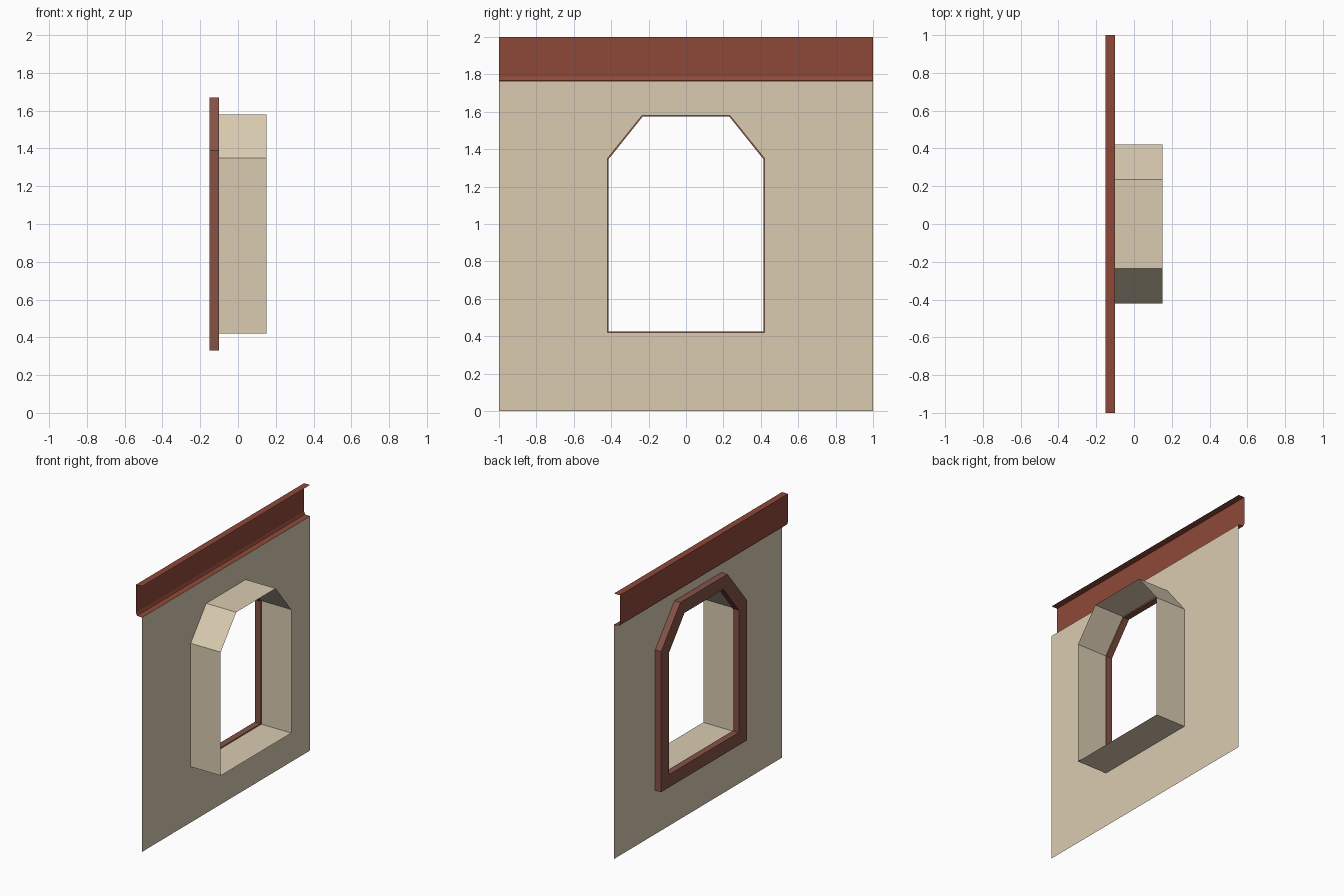
import bpy

if "Cube" in bpy.data.objects:
    bpy.data.objects.remove(bpy.data.objects["Cube"])


def material(name, rgb):
    m = bpy.data.materials.new(name)
    m.diffuse_color = (*rgb, 1)
    m.use_nodes = True
    m.node_tree.nodes["Principled BSDF"].inputs["Base Color"].default_value = m.diffuse_color
    return m


plaster = material("beige plaster", (0.70, 0.60, 0.44))
brick = material("brick red trim", (0.27, 0.066, 0.040))
brown = material("brown window frame", (0.235, 0.085, 0.062))


def loft(name, rings, mat, closed=True):
    """Skin a list of equal-length point rings with quads."""
    n = len(rings[0])
    verts = [p for ring in rings for p in ring]
    faces = []
    for r in range(len(rings) - 1):
        for i in range(n if closed else n - 1):
            j = (i + 1) % n
            faces.append((r * n + i, r * n + j, (r + 1) * n + j, (r + 1) * n + i))
    mesh = bpy.data.meshes.new(name)
    mesh.from_pydata(verts, [], faces)
    mesh.materials.append(mat)
    obj = bpy.data.objects.new(name, mesh)
    bpy.context.collection.objects.link(obj)
    return obj


def outline(x, half):
    """Mirror a right-hand half outline (y, z), bottom to top, into a ring at x."""
    return [(x, y, z) for y, z in half] + [(x, -y, z) for y, z in reversed(half)]


FRONT, WALL, BACK, WALL_TOP = -0.15, -0.10, 0.15, 1.765

opening = [(0.42, 0.42), (0.42, 1.35), (0.235, 1.58)]
border = [(1, 0), (1, 1.35), (1, WALL_TOP)]
frame_in = [(0.414, 0.426), (0.414, 1.347), (0.232, 1.574)]
frame_out = [(0.51, 0.33), (0.51, 1.388), (0.28, 1.67)]

# Thin wall sheet with a chamfered window opening
loft("wall_panel", [outline(WALL, opening), outline(WALL, border)], plaster)

# Deep window reveal behind the wall
loft("window_reveal", [outline(BACK, opening), outline(WALL, opening)], plaster)

# Raised frame around the opening: inner side, face, outer side
loft("window_frame", [outline(WALL, frame_in), outline(FRONT, frame_in),
                      outline(FRONT, frame_out), outline(WALL, frame_out)], brown)

# Channel-shaped trim along the top of the wall
profile = [(WALL, 2), (FRONT, 2), (FRONT, 1.788), (-0.142, WALL_TOP + 0.003), (WALL, WALL_TOP)]
loft("top_trim", [[(x, y, z) for x, z in profile] for y in (-1, 1)], brick, closed=False)
